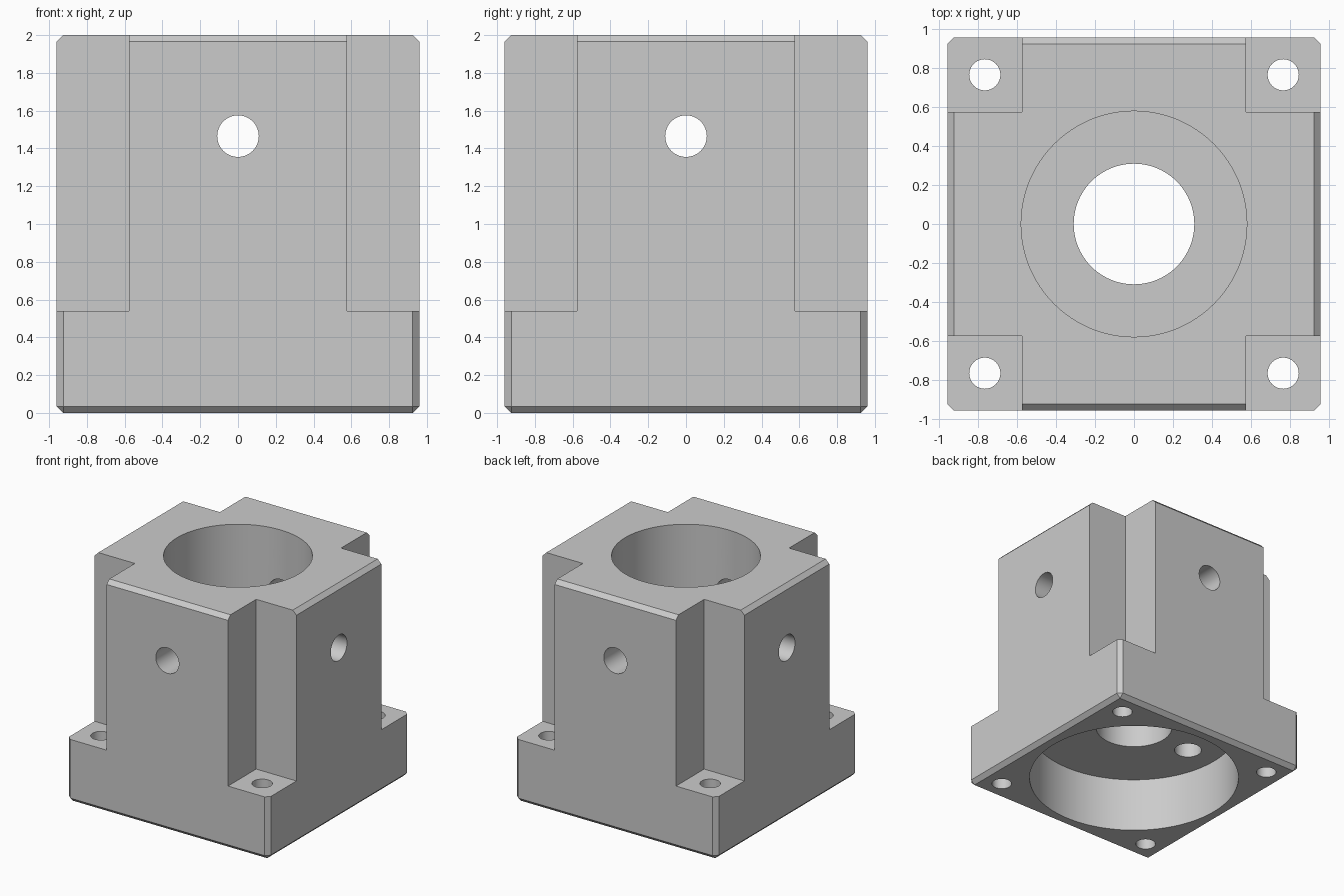
import bpy, math

if "Cube" in bpy.data.objects:
    bpy.data.objects.remove(bpy.data.objects["Cube"])

W = 0.96       # half width of the block
ARM = 0.577    # half width of the upper arms
EDGE = 0.035   # edge chamfer

grey = bpy.data.materials.new("machined grey")
grey.diffuse_color = (0.6, 0.6, 0.6, 1)
grey.use_nodes = True
grey.node_tree.nodes["Principled BSDF"].inputs["Base Color"].default_value = grey.diffuse_color


def box(name, lo, hi):
    bpy.ops.mesh.primitive_cube_add(size=1, location=[(a + b) / 2 for a, b in zip(lo, hi)])
    ob = bpy.context.object
    ob.name = name
    ob.scale = [b - a for a, b in zip(lo, hi)]
    bpy.ops.object.transform_apply(location=True, rotation=True, scale=True)
    ob.data.materials.append(grey)
    return ob


def rod(name, radius, centre, length, rotation=(0, 0, 0), sides=64):
    bpy.ops.mesh.primitive_cylinder_add(vertices=sides, radius=radius, depth=length,
                                        location=centre, rotation=rotation)
    ob = bpy.context.object
    ob.name = name
    ob.data.materials.append(grey)
    return ob


def bore(name, radius, x, y, z0, z1, sides=64):
    return rod(name, radius, (x, y, (z0 + z1) / 2), z1 - z0, sides=sides)


# Chamfered block
body = box("housing_block", (-W, -W, 0), (W, W, 2))
bevel = body.modifiers.new("chamfer", 'BEVEL')
bevel.width = EDGE
bevel.segments = 1
bpy.context.view_layer.objects.active = body
bpy.ops.object.modifier_apply(modifier="chamfer")

# Corner notches above the flange, with a bolt hole under each
cutters = []
for sx in (-1, 1):
    for sy in (-1, 1):
        xs, ys = sorted((sx * ARM, sx * 1.2)), sorted((sy * ARM, sy * 1.2))
        cutters.append(box("corner_notch", (xs[0], ys[0], 0.54), (xs[1], ys[1], 2.2)))
        cutters.append(bore("bolt_hole", 0.08, sx * 0.767, sy * 0.767, -0.2, 0.7, 48))

# Stepped central bore: wide recess below, shaft hole, bearing bore above
cutters += [
    bore("lower_recess", 0.853, 0, 0, -0.2, 0.475, 128),
    bore("shaft_hole", 0.31, 0, 0, 0.3, 1.2, 96),
    bore("upper_bore", 0.58, 0, 0, 0.92, 2.2, 128),
    bore("blind_pin_hole", 0.11, -0.575, 0, 0.3, 0.72),
]

# Cross holes through the four upper walls
cutters.append(rod("cross_hole", 0.11, (0, 0, 1.465), 3, (math.pi / 2, 0, 0)))
cutters.append(rod("cross_hole", 0.11, (0, 0, 1.465), 3, (0, math.pi / 2, 0)))

bpy.ops.object.select_all(action='DESELECT')
body.select_set(True)
bpy.context.view_layer.objects.active = body
for cutter in cutters:
    cut = body.modifiers.new("cut", 'BOOLEAN')
    cut.operation = 'DIFFERENCE'
    cut.solver = 'EXACT'
    cut.object = cutter
    bpy.ops.object.modifier_apply(modifier=cut.name)
    bpy.data.objects.remove(cutter, do_unlink=True)

# Smooth bores, sharp edges
bpy.ops.object.shade_smooth_by_angle(angle=math.radians(30))
